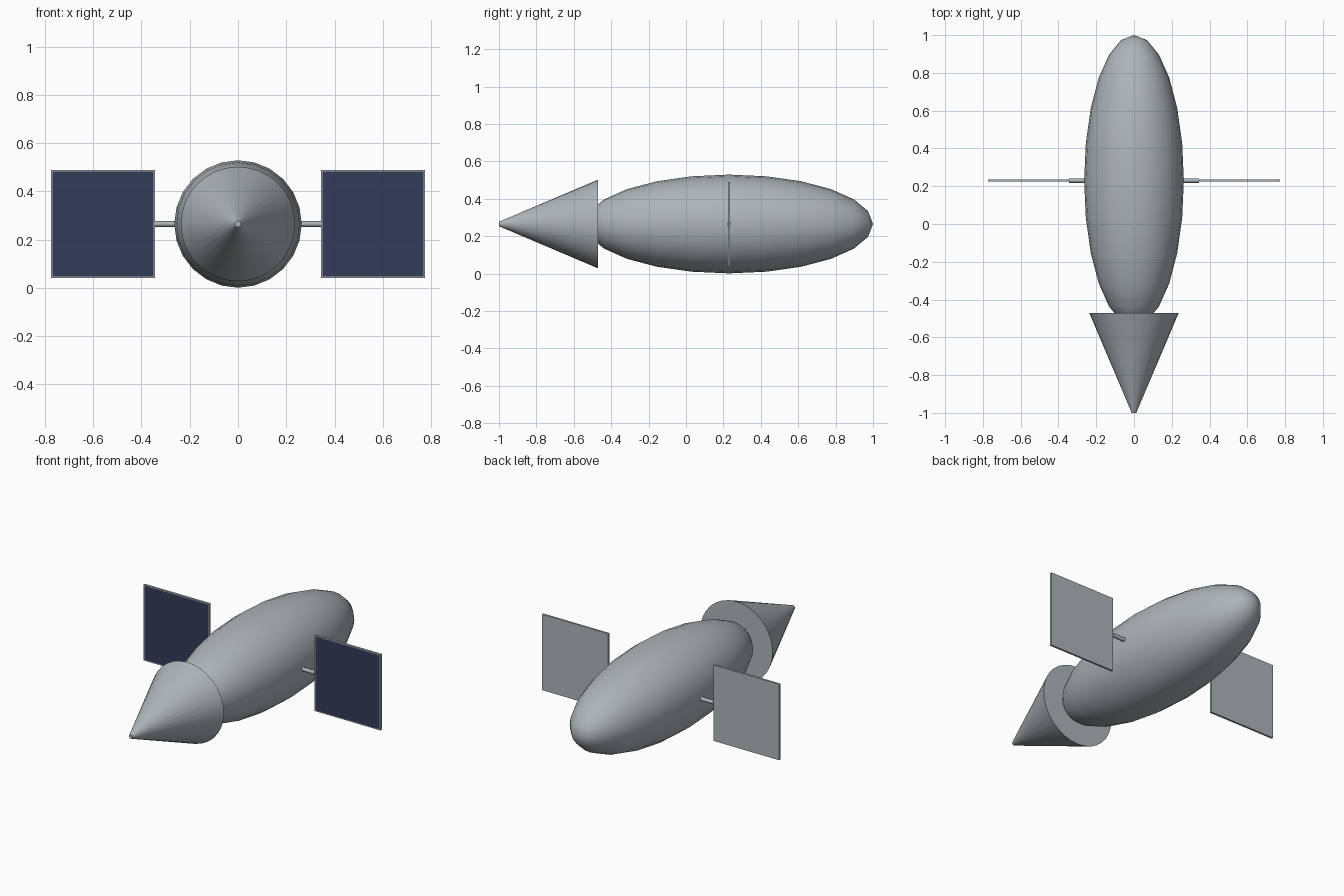
import bpy, bmesh, math
from mathutils import Matrix

cube = bpy.data.objects.get("Cube")
if cube:
    bpy.data.objects.remove(cube, do_unlink=True)

AXIS_Z = 0.265   # height of the hull axis
MID_Y = 0.23     # hull middle, where the panels sit


def material(name, rgb):
    m = bpy.data.materials.new(name)
    m.use_nodes = True
    m.diffuse_color = (*rgb, 1)
    m.node_tree.nodes["Principled BSDF"].inputs["Base Color"].default_value = (*rgb, 1)
    return m


grey = material("metal grey", (0.42, 0.46, 0.49))
navy = material("panel navy", (0.032, 0.043, 0.098))


def finish(name, bm, mats, smooth=None):
    bmesh.ops.recalc_face_normals(bm, faces=bm.faces)
    mesh = bpy.data.meshes.new(name)
    bm.to_mesh(mesh)
    bm.free()
    for m in mats:
        mesh.materials.append(m)
    obj = bpy.data.objects.new(name, mesh)
    bpy.context.collection.objects.link(obj)
    if smooth:
        bpy.ops.object.select_all(action='DESELECT')
        obj.select_set(True)
        bpy.context.view_layer.objects.active = obj
        bpy.ops.object.shade_smooth_by_angle(angle=math.radians(smooth))
    return obj


def place(x, y, z=AXIS_Z):
    return Matrix.Translation((x, y, z))


# Stretched ellipsoid hull with its poles at front and back
bm = bmesh.new()
bmesh.ops.create_uvsphere(
    bm, u_segments=24, v_segments=12, radius=1,
    matrix=place(0, MID_Y) @ Matrix.Diagonal((0.264, 0.77, 0.264, 1))
    @ Matrix.Rotation(math.pi / 2, 4, 'X'))
finish("hull", bm, [grey], 60)

# Nose cone with a tiny blunt tip
bm = bmesh.new()
bmesh.ops.create_cone(
    bm, cap_ends=True, segments=32, radius1=0.237, radius2=0.012, depth=0.53,
    matrix=place(0, -0.735) @ Matrix.Rotation(math.pi / 2, 4, 'X'))
finish("nose_cone", bm, [grey], 40)

for side, label in ((1, "left"), (-1, "right")):
    # Strut from the hull to the panel
    bm = bmesh.new()
    bmesh.ops.create_cone(
        bm, cap_ends=True, segments=8, radius1=0.012, radius2=0.012, depth=0.145,
        matrix=place(side * 0.2725, MID_Y) @ Matrix.Rotation(math.pi / 2, 4, 'Y'))
    finish(label + "_strut", bm, [grey], 50)

    # Thin panel with a framed dark front face
    bm = bmesh.new()
    bmesh.ops.create_cube(
        bm, size=1,
        matrix=place(side * 0.559, MID_Y) @ Matrix.Diagonal((0.43, 0.012, 0.448, 1)))
    bm.normal_update()
    front = min(bm.faces, key=lambda f: f.normal.y)
    bmesh.ops.inset_region(bm, faces=[front], thickness=0.008)
    front.material_index = 1
    finish(label + "_panel", bm, [grey, navy])
